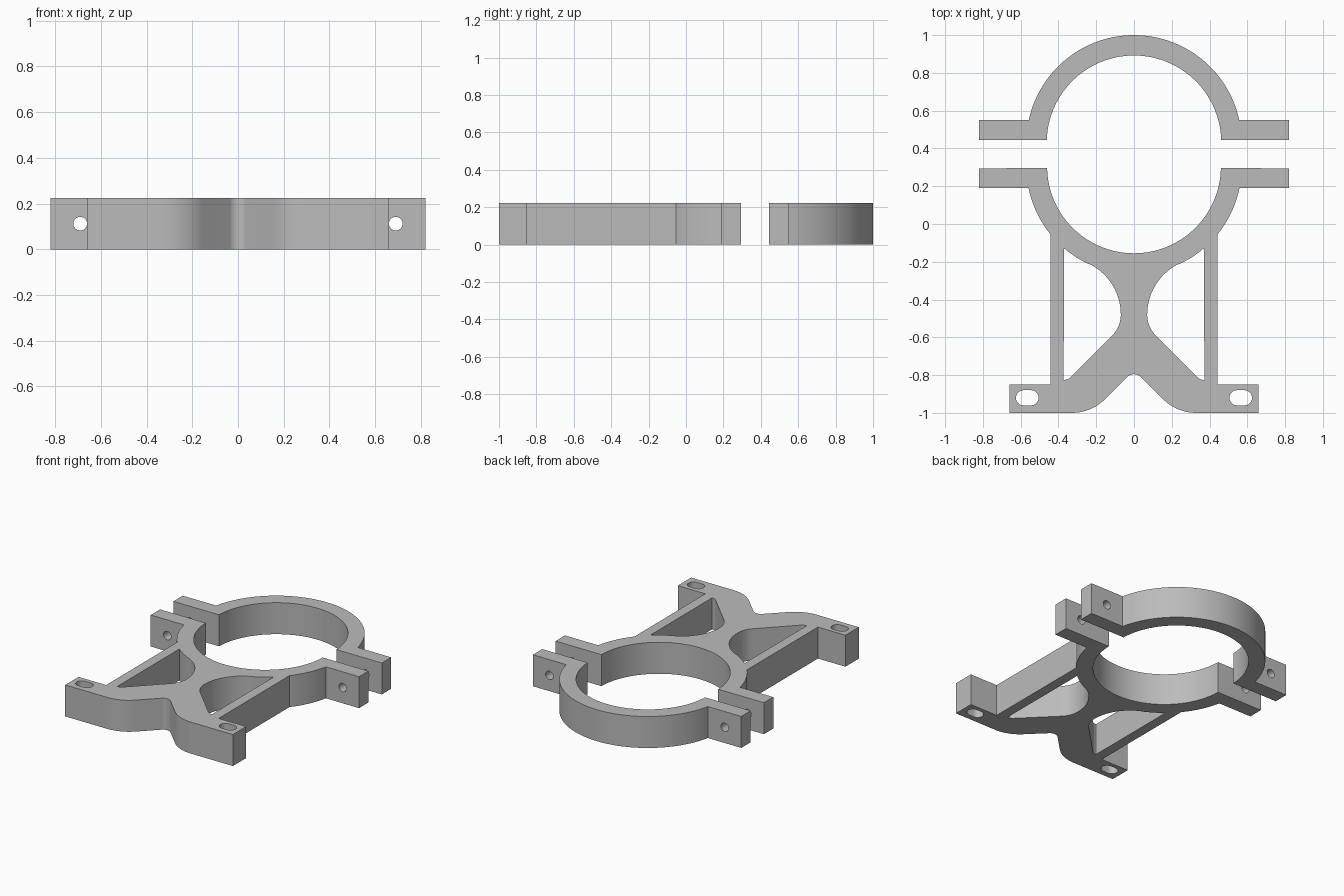
import bpy, bmesh
from math import cos, sin, radians
from mathutils import Matrix

HEIGHT = 0.224

cube = bpy.data.objects.get("Cube")
if cube:
    bpy.data.objects.remove(cube, do_unlink=True)

grey = bpy.data.materials.new("plain grey")
grey.use_nodes = True
colour = (0.5, 0.5, 0.5, 1)
grey.diffuse_color = colour
grey.node_tree.nodes["Principled BSDF"].inputs["Base Color"].default_value = colour


def arc(cx, cy, r, start, end, n=24):
    """Points along an arc, angles in degrees."""
    angles = [radians(start + (end - start) * i / n) for i in range(n + 1)]
    return [(cx + r * cos(a), cy + r * sin(a)) for a in angles]


def flip(points):
    return [(-x, y) for x, y in reversed(points)]


def mirrored(half):
    """Close a half outline whose first and last points lie on x = 0."""
    return half + flip(half)[1:-1]


def prism(name, outline, z0=0.0, z1=HEIGHT):
    bm = bmesh.new()
    base = bm.faces.new([bm.verts.new((x, y, z0)) for x, y in outline])
    top = bmesh.ops.extrude_face_region(bm, geom=[base])["geom"]
    bmesh.ops.translate(bm, vec=(0, 0, z1 - z0),
                        verts=[v for v in top if isinstance(v, bmesh.types.BMVert)])
    bmesh.ops.recalc_face_normals(bm, faces=bm.faces)
    mesh = bpy.data.meshes.new(name)
    bm.to_mesh(mesh)
    bm.free()
    obj = bpy.data.objects.new(name, mesh)
    bpy.context.collection.objects.link(obj)
    mesh.materials.append(grey)
    return obj


def cut(obj, cutter):
    cutter.hide_render = True
    mod = obj.modifiers.new("cut", "BOOLEAN")
    mod.operation, mod.solver, mod.object = "DIFFERENCE", "EXACT", cutter
    bpy.context.view_layer.objects.active = obj
    bpy.ops.object.modifier_apply(modifier=mod.name)
    bpy.data.objects.remove(cutter, do_unlink=True)


def cut_bolt_holes(obj, y):
    for x in (-0.69, 0.69):
        hole = prism("bolt_cutter", arc(0, 0, 0.03, 0, 345, 23), -0.1, 0.1)
        hole.data.transform(Matrix.Translation((x, y, HEIGHT / 2))
                            @ Matrix.Rotation(radians(90), 4, "X"))
        cut(obj, hole)


# Clamp cap: half ring with two bolt flanges
cap = prism("clamp_cap", mirrored(
    arc(0, 0.43, 0.462, 90, 1.9, 40)
    + [(0.82, 0.445), (0.82, 0.55)]
    + arc(0, 0.43, 0.57, 12.2, 90, 40)))
cut_bolt_holes(cap, 0.5)

# Bracket: saddle, flanges, side struts and feet in one outline
bracket = prism("bracket_body", mirrored(
    arc(0, 0.305, 0.46, -90, -1.2, 40)
    + [(0.82, 0.295), (0.82, 0.19)]
    + arc(0, 0.305, 0.57, -11.6, -39)
    + [(0.443, -0.85), (0.66, -0.85), (0.66, -1)]
    + arc(0.33, -0.75, 0.25, 270, 225)
    + arc(0, -0.845, 0.05, 45, 90, 8)))

# Side pockets that leave the waisted centre web
pocket = (arc(0, 0.305, 0.57, -49.3, -64.76)
          + arc(0.37, -0.48, 0.3, 115.24, 180)[1:]
          + arc(0.227, -0.48, 0.157, 180, 225)[1:]
          + arc(0.37, -0.775, 0.05, 225, 270, 8)
          + [(0.372, -0.825)])

# Rounded mounting slots in the feet
slot = (arc(0.585, -0.92, 0.04, -90, 90, 16)
        + arc(0.545, -0.92, 0.04, 90, 270, 16))

for shape in (pocket, slot):
    for outline in (shape, flip(shape)):
        cut(bracket, prism("opening_cutter", outline, -0.1, HEIGHT + 0.1))
cut_bolt_holes(bracket, 0.24)

# Smooth curved walls, crisp rims
for obj in (cap, bracket):
    bpy.ops.object.select_all(action="DESELECT")
    obj.select_set(True)
    bpy.context.view_layer.objects.active = obj
    bpy.ops.object.shade_smooth_by_angle(angle=radians(25))
